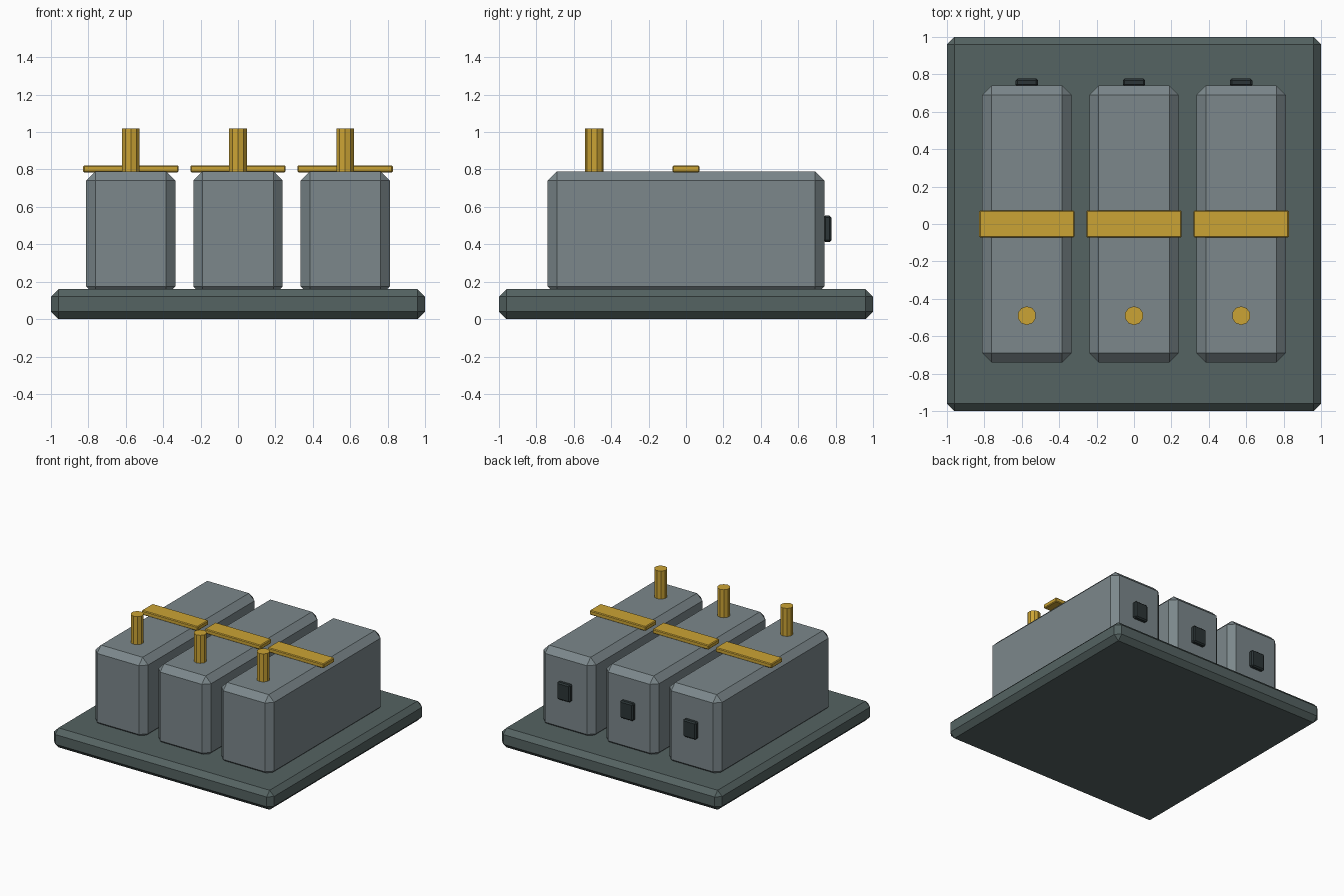
import bpy

cube = bpy.data.objects.get("Cube")
if cube:
    bpy.data.objects.remove(cube, do_unlink=True)


def material(name, rgb):
    m = bpy.data.materials.new(name)
    m.use_nodes = True
    color = (*rgb, 1)
    m.diffuse_color = color
    m.node_tree.nodes["Principled BSDF"].inputs["Base Color"].default_value = color
    return m


slate = material("dark slate", (0.09, 0.125, 0.122))
steel = material("blue grey steel", (0.2, 0.245, 0.26))
brass = material("brass", (0.6, 0.37, 0.035))
black = material("near black", (0.025, 0.036, 0.038))


def box(name, low, high, chamfer, mat):
    """Chamfered box between two opposite corners."""
    center = [(a + b) / 2 for a, b in zip(low, high)]
    size = [b - a for a, b in zip(low, high)]
    bpy.ops.mesh.primitive_cube_add(size=1, location=center)
    ob = bpy.context.object
    ob.name = name
    ob.scale = size
    bpy.ops.object.transform_apply(location=False, rotation=False, scale=True)
    ob.data.materials.append(mat)
    bevel = ob.modifiers.new("chamfer", "BEVEL")
    bevel.width = chamfer
    bevel.segments = 1
    return ob


# Base slab
box("base_plate", (-1, -1, 0), (1, 1, 0.16), 0.04, slate)

for side, x in (("right", -0.573), ("middle", 0), ("left", 0.573)):
    # Main block, sunk slightly into the slab
    box(side + "_block", (x - 0.239, -0.74, 0.125), (x + 0.239, 0.74, 0.79), 0.05, steel)
    # Strap across the top
    box(side + "_strap", (x - 0.255, -0.072, 0.785), (x + 0.255, 0.072, 0.822), 0.006, brass)
    # Rear plug
    box(side + "_rear_plug", (x - 0.06, 0.735, 0.412), (x + 0.06, 0.777, 0.554), 0.01, black)
    # Terminal post
    bpy.ops.mesh.primitive_cylinder_add(vertices=10, radius=0.05, depth=0.25,
                                        location=(x, -0.49, 0.895))
    post = bpy.context.object
    post.name = side + "_post"
    post.data.materials.append(brass)
